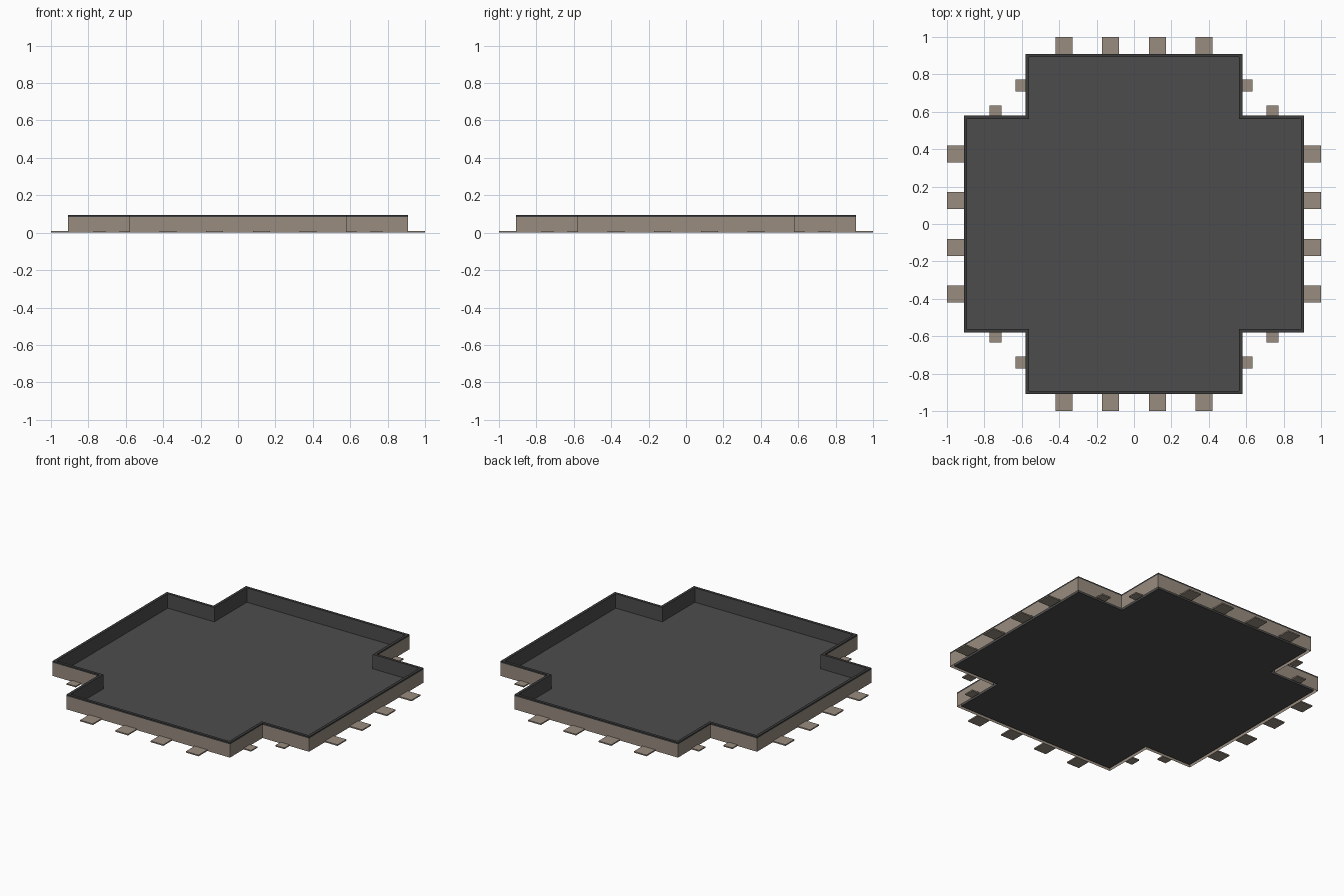
import bpy, bmesh

if "Cube" in bpy.data.objects:
    bpy.data.objects.remove(bpy.data.objects["Cube"])

LONG, SHORT, LIP = 0.91, 0.58, 0.018   # cross half-sizes and wall thickness
FLOOR, BAND, TOP = 0.003, 0.085, 0.095  # heights


def material(name, rgb):
    m = bpy.data.materials.new(name)
    m.diffuse_color = (*rgb, 1)
    m.use_nodes = True
    m.node_tree.nodes["Principled BSDF"].inputs["Base Color"].default_value = m.diffuse_color
    return m


beige = material("warm beige", (0.319, 0.264, 0.214))
grey = material("dark grey", (0.073, 0.073, 0.073))
rim_grey = material("darker grey", (0.045, 0.045, 0.045))


def cross(inset):
    """Counter-clockwise outline of the plus-shaped tray."""
    a, b = LONG - inset, SHORT - inset
    pts = []
    x, y = 1, 0
    for _ in range(4):
        for u, v in ((a, -b), (a, b), (b, b)):
            pts.append((u * x - v * y, u * y + v * x))
        x, y = -y, x
    return pts


def make(name, bm, mat):
    me = bpy.data.meshes.new(name)
    bm.to_mesh(me)
    bm.free()
    me.materials.append(mat)
    ob = bpy.data.objects.new(name, me)
    bpy.context.collection.objects.link(ob)
    return ob


def band(name, rings, mat, cap=False):
    """Skin a strip through (inset, z) rings of the cross outline."""
    bm = bmesh.new()
    loops = [[bm.verts.new((x, y, z)) for x, y in cross(i)] for i, z in rings]
    for lo, hi in zip(loops, loops[1:]):
        for k in range(12):
            n = (k + 1) % 12
            bm.faces.new((lo[k], lo[n], hi[n], hi[k]))
    if cap:
        bm.faces.new(loops[-1])
    return make(name, bm, mat)


# Tray: outer wall, dark rim, and lined interior (open underneath the wall gap)
band("outer_wall", [(0, 0), (0, BAND)], beige)
band("rim", [(0, BAND), (0, TOP), (LIP, TOP)], rim_grey)
band("tray_lining", [(LIP, TOP), (LIP, FLOOR)], grey, cap=True)


def tab(name, x0, x1, y0, y1):
    bm = bmesh.new()
    bmesh.ops.create_cube(bm, size=1)
    for v in bm.verts:
        v.co = (x0 if v.co.x < 0 else x1,
                y0 if v.co.y < 0 else y1,
                0 if v.co.z < 0 else 0.008)
    make(name, bm, beige)


# Flat glue tabs along the four long edges
for s in (-1, 1):
    lo, hi = sorted((s * LONG, s * 1.0))
    for c in (-0.375, -0.125, 0.125, 0.375):
        tab("side_tab", lo, hi, c - 0.045, c + 0.045)
        tab("end_tab", c - 0.045, c + 0.045, lo, hi)

# Small tabs in the four corner notches
for sx in (-1, 1):
    for sy in (-1, 1):
        cx, cy = sx * 0.74, sy * 0.74
        lo, hi = sorted((sx * SHORT, sx * 0.633))
        tab("notch_tab", lo, hi, cy - 0.032, cy + 0.032)
        lo, hi = sorted((sy * SHORT, sy * 0.633))
        tab("notch_tab", cx - 0.032, cx + 0.032, lo, hi)
